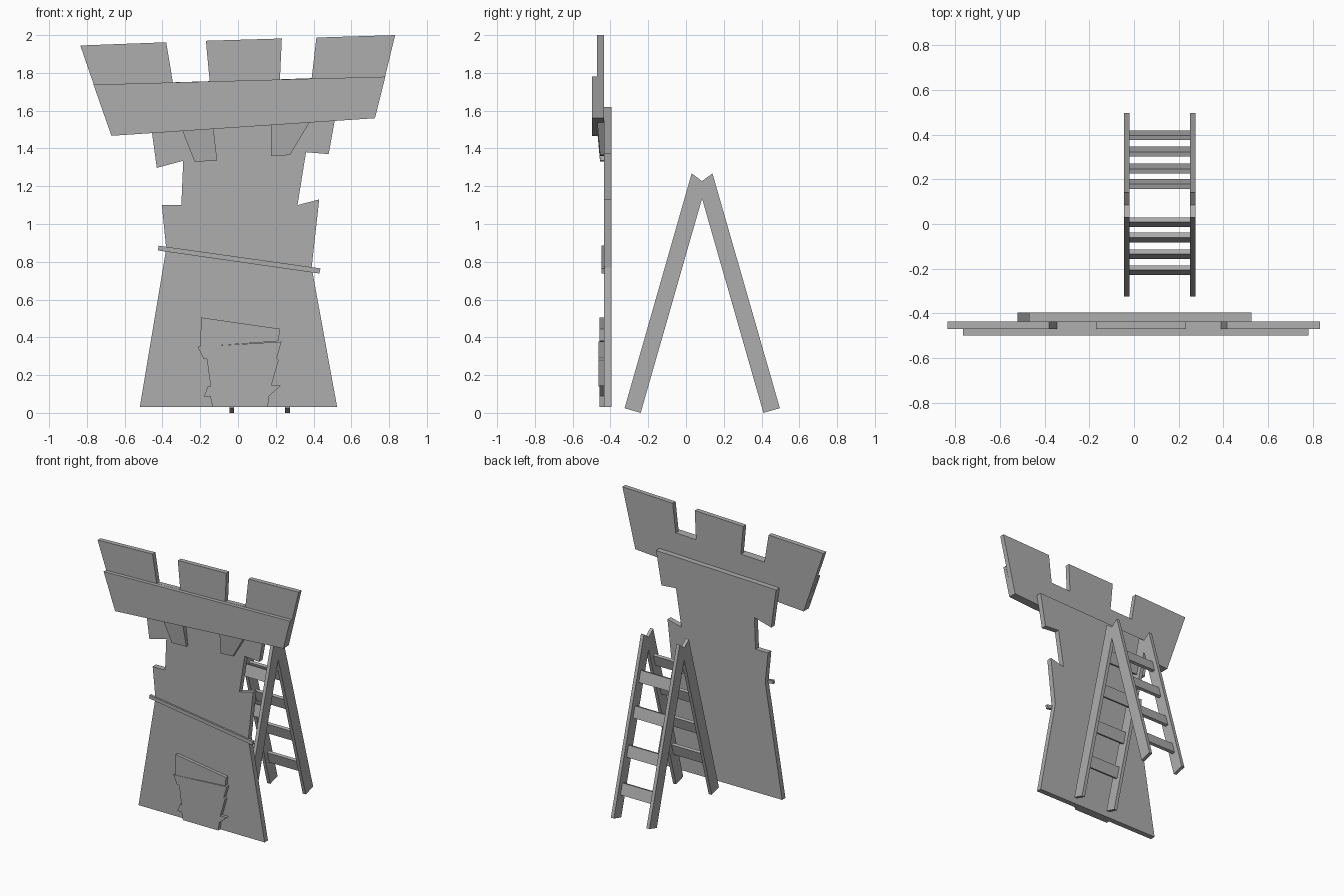
import bpy, bmesh, math
from mathutils import Matrix, Vector

grey = bpy.data.materials.new("plain grey")
grey.diffuse_color = (0.42, 0.42, 0.42, 1)


def finish(name, bm):
    bmesh.ops.recalc_face_normals(bm, faces=bm.faces[:])
    me = bpy.data.meshes.new(name)
    bm.to_mesh(me)
    bm.free()
    me.materials.append(grey)
    ob = bpy.data.objects.new(name, me)
    bpy.context.collection.objects.link(ob)
    return ob


def slab(name, pts, lo, hi, axis="y"):
    """Extrude a flat outline between lo and hi along y (x,z points) or x (y,z points)."""
    bm = bmesh.new()
    place = (lambda p, d: (p[0], d, p[1])) if axis == "y" else (lambda p, d: (d, p[0], p[1]))
    a = [bm.verts.new(place(p, lo)) for p in pts]
    b = [bm.verts.new(place(p, hi)) for p in pts]
    bm.faces.new(a)
    bm.faces.new(b[::-1])
    n = len(pts)
    for i in range(n):
        j = (i + 1) % n
        bm.faces.new((a[i], b[i], b[j], a[j]))
    return finish(name, bm)


# Tower wall with crooked notches
slab("tower_wall", [
    (-0.52, 0.03), (0.525, 0.03), (0.39, 0.77), (0.43, 1.13), (0.315, 1.10),
    (0.36, 1.38), (0.48, 1.37), (0.525, 1.62), (-0.47, 1.59), (-0.43, 1.297),
    (-0.29, 1.335), (-0.30, 1.10), (-0.403, 1.10), (-0.38, 0.87)], -0.435, -0.395)

# Battlements and the band in front of them
slab("battlements", [
    (-0.67, 1.467), (0.725, 1.56), (0.832, 2.0), (0.415, 1.987), (0.39, 1.772),
    (0.222, 1.766), (0.232, 1.982), (-0.17, 1.97), (-0.15, 1.756), (-0.345, 1.75),
    (-0.38, 1.962), (-0.835, 1.945)], -0.47, -0.435)
slab("battlement_band", [(-0.67, 1.467), (0.725, 1.56), (0.78, 1.78), (-0.765, 1.738)],
     -0.498, -0.47)

# Brackets under the band, thinner towards the bottom
for side, pts in (("left", [(-0.23, 1.33), (-0.11, 1.335), (-0.13, 1.505), (-0.295, 1.495)]),
                  ("right", [(0.175, 1.36), (0.275, 1.365), (0.38, 1.54), (0.175, 1.527)])):
    ob = slab("bracket_" + side, pts, -0.47, -0.435)
    for v in ob.data.vertices:
        if v.co.y < -0.45 and v.co.z < 1.4:
            v.co.y = -0.455

# Sloping strip across the wall
slab("wall_strip", [(-0.425, 0.86), (0.43, 0.738), (0.437, 0.765), (-0.42, 0.885)],
     -0.447, -0.428)

# Door made of three ragged planks
slab("door_plank_top", [(-0.2, 0.35), (0.215, 0.38), (0.222, 0.445), (-0.195, 0.505)],
     -0.459, -0.435)
slab("door_plank_middle", [(-0.145, 0.14), (0.175, 0.14), (0.215, 0.28), (0.205, 0.29),
                           (0.23, 0.377), (-0.213, 0.35), (-0.182, 0.285), (-0.165, 0.285)],
     -0.462, -0.435)
slab("door_plank_bottom", [(-0.135, 0.03), (0.157, 0.03), (0.165, 0.09), (0.227, 0.145),
                           (-0.16, 0.14), (-0.18, 0.087), (-0.147, 0.087)],
     -0.459, -0.435)

# Stepladder side frames
frame = [(-0.325, 0.025), (-0.24, 0.0), (0.085, 1.135), (0.41, 0.0), (0.497, 0.025),
         (0.14, 1.268), (0.085, 1.227), (0.03, 1.268)]
slab("ladder_frame_left", frame, -0.045, -0.02, "x")
slab("ladder_frame_right", frame, 0.25, 0.275, "x")

# Rungs: thin boards leaning with the legs
lean = math.atan(0.2863)
for name, sign, heights in (("front_rung", 1, (0.28, 0.53, 0.79, 1.03)),
                            ("back_rung", -1, (0.21, 0.465, 0.73, 0.97))):
    for i, z in enumerate(heights):
        y = 0.085 + sign * (-0.372 + 0.2863 * z)
        m = (Matrix.Translation((0.115, y, z)) @ Matrix.Rotation(-sign * lean, 4, "X")
             @ Matrix.Diagonal((0.272, 0.022, 0.085, 1)))
        bm = bmesh.new()
        bmesh.ops.create_cube(bm, size=1, matrix=m)
        finish(f"{name}_{i + 1}", bm)
